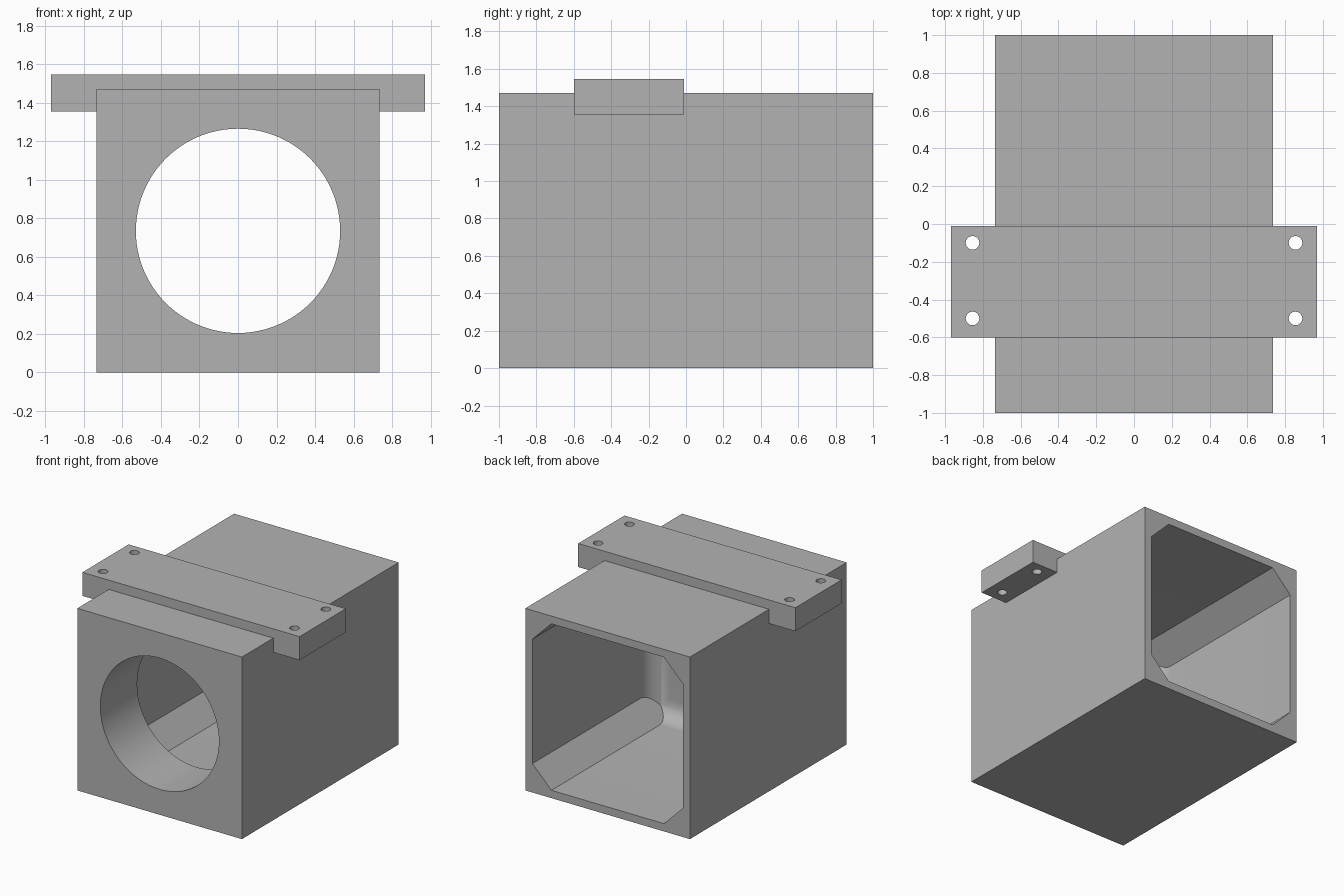
import bpy, bmesh, math
from mathutils import Matrix, Vector

if "Cube" in bpy.data.objects:
    bpy.data.objects.remove(bpy.data.objects["Cube"], do_unlink=True)

HALF, HEIGHT = 0.735, 1.47        # housing half width and height
AXIS = HEIGHT / 2                 # height of the bore axis
POCKET, FILLET = 0.672, 0.15      # pocket half width, floor fillet radius
FLOOR_Y = -0.53                   # pocket floor
CHAMFER = 0.83                    # distance of corner chamfers from the axis

grey = bpy.data.materials.new("plain_grey")
grey.use_nodes = True
grey.diffuse_color = (0.45, 0.45, 0.45, 1)
grey.node_tree.nodes["Principled BSDF"].inputs["Base Color"].default_value = (0.45, 0.45, 0.45, 1)


def finish(name, bm):
    bmesh.ops.recalc_face_normals(bm, faces=bm.faces)
    mesh = bpy.data.meshes.new(name)
    bm.to_mesh(mesh)
    bm.free()
    mesh.materials.append(grey)
    obj = bpy.data.objects.new(name, mesh)
    bpy.context.collection.objects.link(obj)
    return obj


def box(name, lo, hi):
    bm = bmesh.new()
    lo, hi = Vector(lo), Vector(hi)
    bmesh.ops.create_cube(bm, size=1, matrix=Matrix.Translation((lo + hi) / 2)
                          @ Matrix.Diagonal((*(hi - lo), 1)))
    return finish(name, bm)


def cylinder(name, centre, radius, depth, sides, along_y=False):
    bm = bmesh.new()
    turn = Matrix.Rotation(math.pi / 2 if along_y else 0, 4, 'X')
    bmesh.ops.create_cone(bm, cap_ends=True, segments=sides, radius1=radius, radius2=radius,
                          depth=depth, matrix=Matrix.Translation(centre) @ turn)
    return finish(name, bm)


def pocket_cutter():
    # Square rings closing in along a quarter round towards the floor
    steps = 12
    sections = [(1.1, POCKET)]
    for i in range(steps + 1):
        a = i / steps * math.pi / 2
        sections.append((FLOOR_Y + FILLET * (1 - math.sin(a)),
                         POCKET - FILLET * (1 - math.cos(a))))
    bm = bmesh.new()
    rings = [[bm.verts.new((sx * h, y, AXIS + sz * h))
              for sx, sz in ((-1, -1), (1, -1), (1, 1), (-1, 1))] for y, h in sections]
    for a, b in zip(rings, rings[1:]):
        for i in range(4):
            j = (i + 1) % 4
            bm.faces.new((a[i], a[j], b[j], b[i]))
    bm.faces.new(rings[0])
    bm.faces.new(rings[-1])
    # Slice the four long corners flat
    for sx in (-1, 1):
        for sz in (-1, 1):
            n = Vector((sx, 0, sz)).normalized()
            cut = bmesh.ops.bisect_plane(bm, geom=bm.verts[:] + bm.edges[:] + bm.faces[:],
                                         plane_co=Vector((0, 0, AXIS)) + n * CHAMFER,
                                         plane_no=n, clear_outer=True)
            edges = [e for e in cut["geom_cut"] if isinstance(e, bmesh.types.BMEdge)]
            bmesh.ops.contextual_create(bm, geom=edges)
    return finish("pocket_cutter", bm)


def combine(target, tool, operation):
    mod = target.modifiers.new(operation.lower(), 'BOOLEAN')
    mod.operation, mod.solver, mod.object = operation, 'EXACT', tool
    bpy.context.view_layer.objects.active = target
    bpy.ops.object.modifier_apply(modifier=mod.name)
    bpy.data.objects.remove(tool, do_unlink=True)


# Housing block with the mounting bar across its top
housing = box("housing", (-HALF, -1, 0), (HALF, 1, HEIGHT))
combine(housing, box("mounting_bar", (-0.97, -0.6, 1.355), (0.97, -0.01, 1.545)), 'UNION')

# Rear pocket and front bore
combine(housing, pocket_cutter(), 'DIFFERENCE')
combine(housing, cylinder("bore_cutter", (0, -0.7, AXIS), 0.53, 0.8, 96, True), 'DIFFERENCE')

# Screw holes at the bar ends
for x in (-0.855, 0.855):
    for y in (-0.5, -0.1):
        combine(housing, cylinder("screw_cutter", (x, y, 1.45), 0.036, 0.4, 32), 'DIFFERENCE')

bpy.ops.object.select_all(action='DESELECT')
housing.select_set(True)
bpy.context.view_layer.objects.active = housing
bpy.ops.object.shade_smooth_by_angle(angle=math.radians(30))
